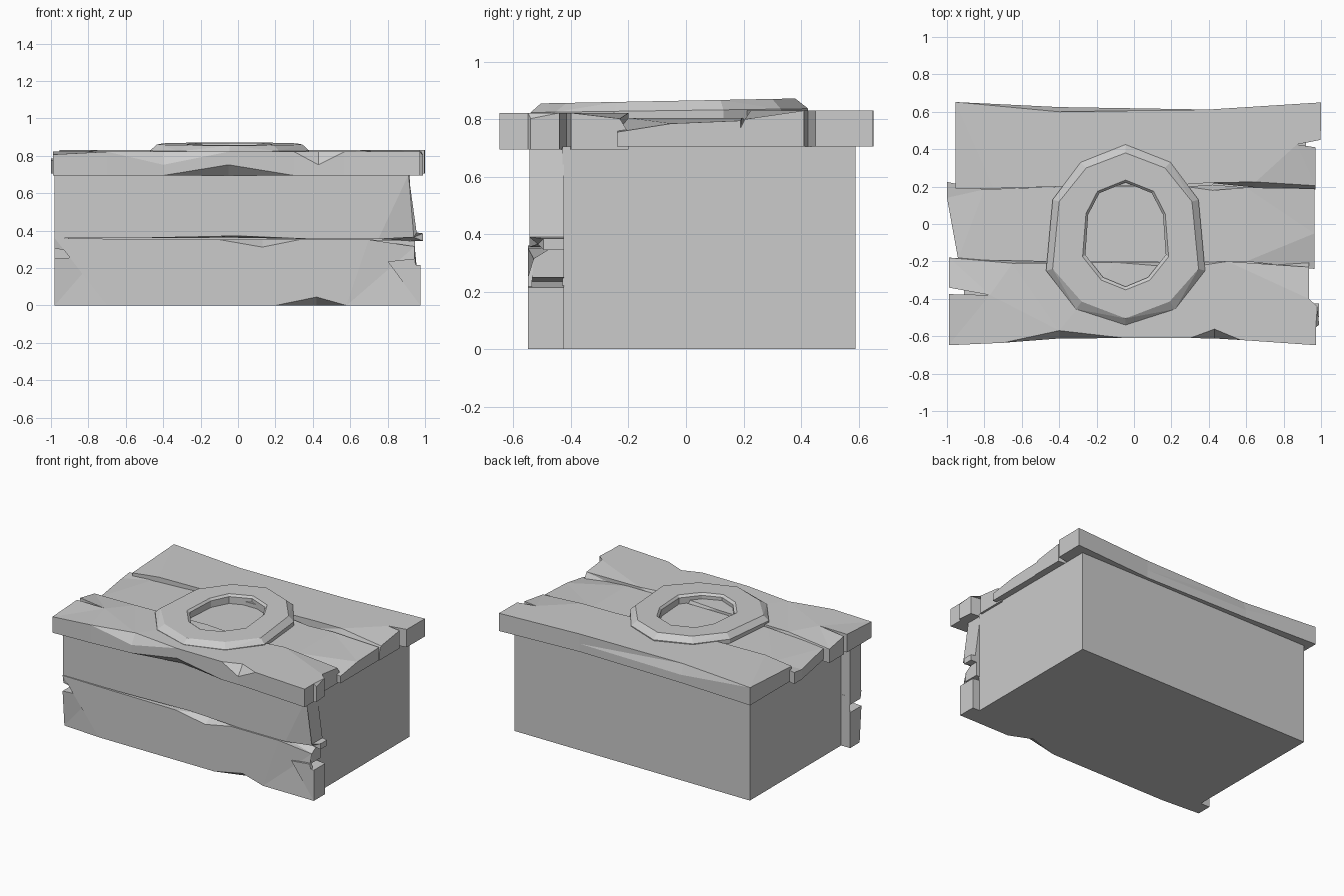
import bpy, bmesh


def add_object(name, bm):
    bmesh.ops.triangulate(bm, faces=[f for f in bm.faces if len(f.verts) > 3])
    bmesh.ops.recalc_face_normals(bm, faces=bm.faces)
    me = bpy.data.meshes.new(name)
    bm.to_mesh(me)
    bm.free()
    ob = bpy.data.objects.new(name, me)
    bpy.context.collection.objects.link(ob)


def loft(name, loops, closed=False):
    """Skin matching loops; cap the ends, or join last to first."""
    bm = bmesh.new()
    rows = [[bm.verts.new(p) for p in lp] for lp in loops]
    n = len(rows[0])
    pairs = list(zip(rows, rows[1:])) + ([(rows[-1], rows[0])] if closed else [])
    for a, b in pairs:
        for i in range(n):
            j = (i + 1) % n
            bm.faces.new((a[i], a[j], b[j], b[i]))
    if not closed:
        bm.faces.new(rows[0][::-1])
        bm.faces.new(rows[-1])
    add_object(name, bm)


def plank(name, pts, w0, w1, upright=False, mid=0.45):
    """pts: (u, v, chip of face edge in v, face dip, chip of rear edge in v)."""
    pts = [tuple(p) + (0,) * (5 - len(p)) for p in pts]
    wm = w0 + (w1 - w0) * mid
    loops = [[(u, v + b, w0) for u, v, t, d, b in pts],
             [(u, v, wm) for u, v, t, d, b in pts],
             [(u, v + t, w1 - d) for u, v, t, d, b in pts]]
    if upright:
        loops = [[(u, -w, v) for u, v, w in lp] for lp in loops]
    loft(name, loops)


# Plain box body
bm = bmesh.new()
bmesh.ops.create_cube(bm, size=1)
for v in bm.verts:
    v.co = (v.co.x * 1.83 + 0.005, v.co.y * 1.02 + 0.08, (v.co.z + 0.5) * 0.705)
add_object("box_body", bm)

# Front boards
plank("front_board_lower", [
    (-.98, 0, 0, .02), (-.7, 0), (.2, 0), (.42, 0, .045), (.58, 0), (.975, 0),
    (.975, .215), (.80, .235), (.945, .25), (.945, .345, -.03, .02),
    (.7, .352), (.33, .352), (.13, .352, -.04), (-.1, .352), (-.6, .355),
    (-.98, .36), (-.98, .305, 0, .01), (-.75, .265), (-.98, .25)],
    .425, .55, True)
plank("front_board_upper", [
    (-.98, .36), (-.55, .36), (-.15, .362, .043), (.0, .362, .01), (.4, .355),
    (.75, .355), (.94, .345, .02, .03), (.99, .345, 0, .05), (.99, .385, 0, .05),
    (.955, .39), (.912, .70), (.2, .70), (-.98, .70)],
    .425, .545, True)

# Lid boards
plank("lid_board_front", [
    (-.99, -.648, 0, .015), (-.7, -.635), (-.4, -.612, .042),
    (-.05, -.61, 0, 0, .06), (.3, -.61), (.43, -.612, .05), (.57, -.62),
    (.972, -.648), (.972, -.55), (.99, -.54, 0, .02), (.98, -.44), (.79, -.415),
    (.935, -.40), (.935, -.2, -.03, .02), (.5, -.2), (.27, -.205, -.03),
    (-.1, -.205), (-.65, -.19, -.02, .01), (-.99, -.18, 0, .03),
    (-.99, -.34), (-.77, -.38), (-.99, -.375)],
    .695, .822)
plank("lid_board_middle", [
    (-.94, -.19, 0, .02), (-.5, -.2), (.2, -.205), (.6, -.2), (.965, -.24, 0, .05),
    (.965, -.05, 0, .02), (.965, .19, 0, .01), (.6, .195), (.42, .21, -.03), (.28, .2),
    (-.4, .2), (-.8, .185, 0, .01), (-1, .225, 0, .02), (-1, .14, 0, .03)],
    .705, .805)
plank("lid_board_back", [
    (-.955, .19, 0, .025), (-.75, .19), (-.4, .2), (.25, .21), (.4, .22),
    (.65, .195, .03), (.97, .185, .02, .03), (.97, .41), (.87, .425), (.998, .45),
    (1, .65), (.4, .612), (-.4, .625, -.025), (-.955, .652)],
    .705, .83)

# Faceted egg-shaped ring, mirrored about its centre line
CX = -.045


def egg(half, z_front, z_back):
    full = half + [(-x, y) for x, y in half[-2:0:-1]]
    return [(CX + x, y, z_front + (z_back - z_front) * (y + .5) / .88) for x, y in full]


outer = [(0, .425), (.24, .33), (.39, .13), (.425, -.25), (.265, -.455), (0, -.54)]
rim = [(0, .38), (.21, .30), (.355, .12), (.39, -.24), (.235, -.415), (0, -.505)]
hole = [(0, .235), (.15, .175), (.212, .055), (.23, -.175), (.13, -.30), (0, -.352)]
inner = [(0, .222), (.14, .165), (.2, .05), (.215, -.165), (.12, -.285), (0, -.335)]
loft("lid_ring", [egg(outer, .79, .79), egg(outer, .824, .836), egg(rim, .855, .872),
                  egg(hole, .855, .872), egg(inner, .842, .857), egg(inner, .79, .79)],
     closed=True)
